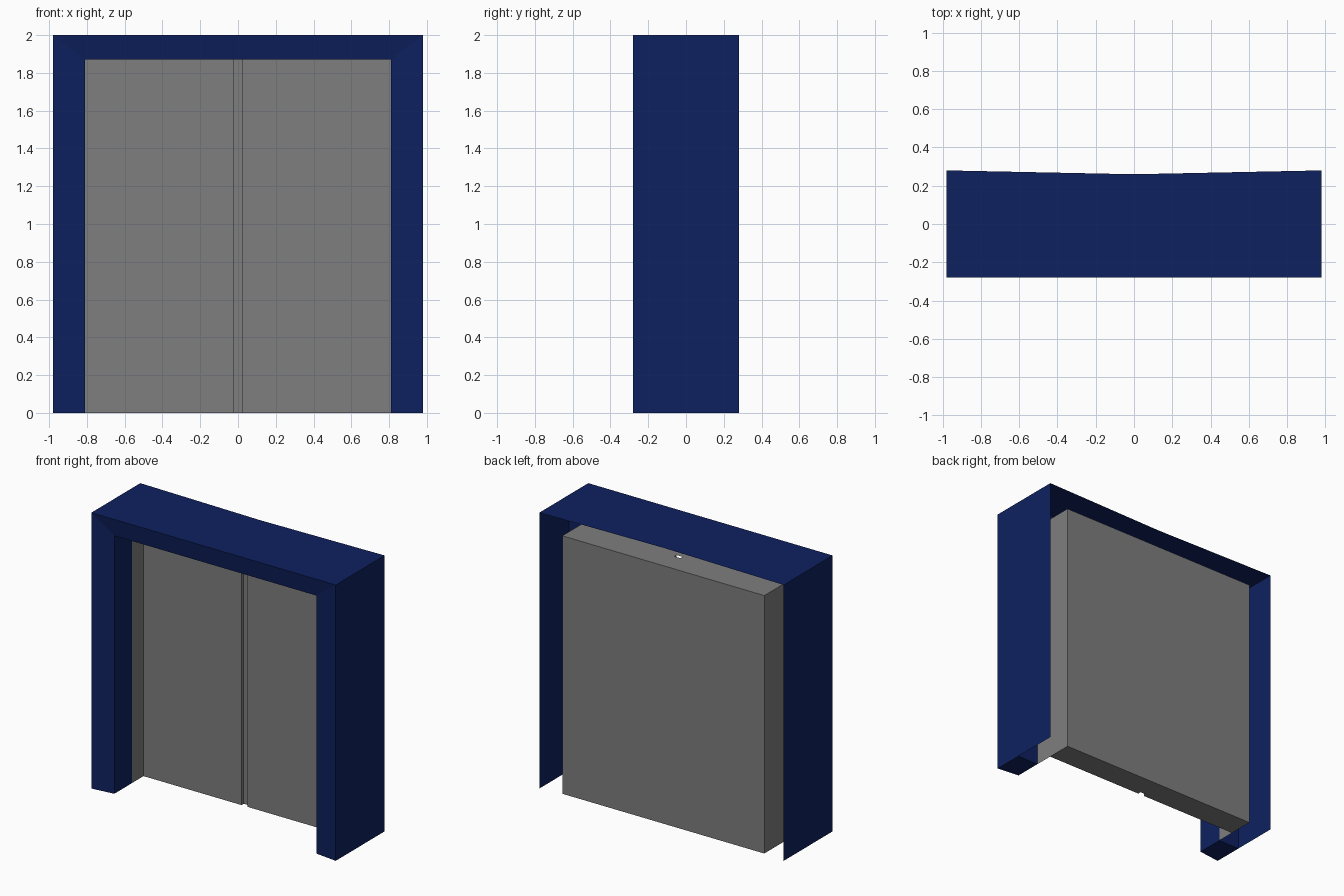
import bpy
import bmesh

cube = bpy.data.objects.get("Cube")
if cube:
    bpy.data.objects.remove(cube)

OUT = (0.98, 2.0)     # outer half width and height
INN = (0.81, 1.87)    # opening half width and height
FRONT, BACK = -0.28, 0.28
LIP = -0.26           # inner edge of the sloped trim
POST_BACK = -0.06     # rear of the solid posts and header
DOOR = 0.075          # front of the door leaves
SLAB_BACK = 0.26


def material(name, rgb):
    mat = bpy.data.materials.new(name)
    mat.use_nodes = True
    mat.diffuse_color = (*rgb, 1)
    mat.node_tree.nodes["Principled BSDF"].inputs["Base Color"].default_value = (*rgb, 1)
    return mat


def finish(name, bm, mat):
    bmesh.ops.recalc_face_normals(bm, faces=bm.faces)
    mesh = bpy.data.meshes.new(name)
    bm.to_mesh(mesh)
    bm.free()
    mesh.materials.append(mat)
    obj = bpy.data.objects.new(name, mesh)
    bpy.context.collection.objects.link(obj)
    return obj


def sweep_arch(name, profile, mat, closed=False, dip=0.0):
    """Carry a profile of ((half width, height), y) up, across and down the doorway."""
    bm = bmesh.new()
    rows = []
    for i, ((w, h), y) in enumerate(profile):
        mid_y = y - dip if i == 0 else y
        path = [(-w, y, 0), (-w, y, h), (0, mid_y, h), (w, y, h), (w, y, 0)]
        rows.append([bm.verts.new(p) for p in path])
    pairs = list(zip(rows, rows[1:]))
    if closed:
        pairs.append((rows[-1], rows[0]))
        for end in (0, -1):
            bm.faces.new([row[end] for row in rows])
    for a, b in pairs:
        for k in range(len(a) - 1):
            bm.faces.new((a[k], a[k + 1], b[k + 1], b[k]))
    return finish(name, bm, mat)


def extrude_plan(name, plan, height, mat):
    bm = bmesh.new()
    face = bm.faces.new([bm.verts.new((x, y, 0)) for x, y in plan])
    top = bmesh.ops.extrude_face_region(bm, geom=[face], use_keep_orig=True)["geom"]
    verts = [v for v in top if isinstance(v, bmesh.types.BMVert)]
    bmesh.ops.translate(bm, verts=verts, vec=(0, 0, height))
    return finish(name, bm, mat)


blue = material("navy blue", (0.0044, 0.0152, 0.115))
grey = material("mid grey", (0.21, 0.21, 0.21))

# Solid door surround with a slightly sloped front trim
sweep_arch("door_surround",
           [(OUT, POST_BACK), (OUT, FRONT), (INN, LIP), (INN, POST_BACK)],
           blue, closed=True)

# Thin outer casing running back, its top edge dipping at the middle
sweep_arch("outer_casing", [(OUT, BACK), (OUT, POST_BACK)], blue, dip=0.02)

# Thin grey lining between the surround and the doors
sweep_arch("door_lining", [(INN, POST_BACK), (INN, DOOR)], grey)

# Double door slab with a recessed strip where the leaves meet
half = [(0.025, DOOR + 0.025), (0.025, DOOR), (INN[0], DOOR), (INN[0], SLAB_BACK)]
plan = half + [(-x, y) for x, y in reversed(half)]
extrude_plan("double_door", plan, INN[1], grey)
